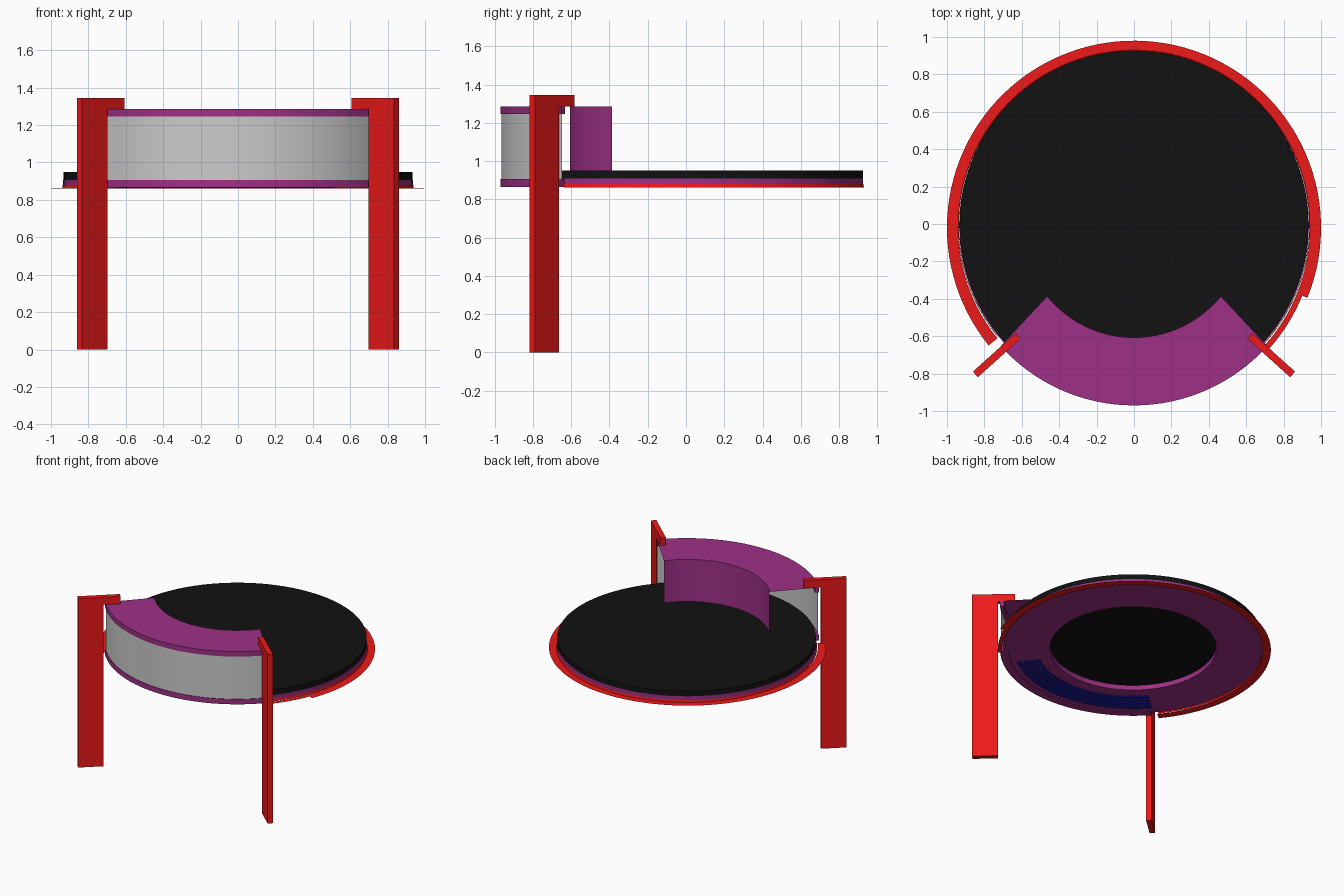
import bpy, bmesh
from math import sin, cos, radians, pi
from mathutils import Matrix

if "Cube" in bpy.data.objects:
    bpy.data.objects.remove(bpy.data.objects["Cube"])


def material(name, rgb):
    m = bpy.data.materials.new(name)
    m.diffuse_color = (*rgb, 1)
    m.use_nodes = True
    m.node_tree.nodes["Principled BSDF"].inputs["Base Color"].default_value = m.diffuse_color
    return m


RED = material("red", (0.85, 0.01, 0.01))
PURPLE = material("purple", (0.34, 0.03, 0.24))
BLACK = material("black", (0.006, 0.006, 0.006))
BLUE = material("blue", (0.01, 0.01, 0.35))


def finish(bm, name, mat, smooth=True):
    bmesh.ops.recalc_face_normals(bm, faces=bm.faces)
    me = bpy.data.meshes.new(name)
    bm.to_mesh(me)
    bm.free()
    ob = bpy.data.objects.new(name, me)
    bpy.context.collection.objects.link(ob)
    if mat:
        me.materials.append(mat)
    if smooth:
        bpy.ops.object.select_all(action='DESELECT')
        ob.select_set(True)
        bpy.context.view_layer.objects.active = ob
        bpy.ops.object.shade_smooth_by_angle(angle=radians(30))
    return ob


def sweep(name, profile, spans, mat, cy=-0.01, solid=True):
    """Sweep (r, z) points about z; spans = one (start, end) in degrees, or one per point."""
    if not isinstance(spans[0], tuple):
        spans = [spans] * len(profile)
    a0, a1 = spans[0]
    full = a1 - a0 >= 360
    n = max(8, int((a1 - a0) / 3))
    bm = bmesh.new()
    rows = []
    for i in range(n if full else n + 1):
        row = []
        for (r, z), (s, e) in zip(profile, spans):
            a = radians(s + (e - s) * i / n)
            row.append(bm.verts.new((r * cos(a), cy + r * sin(a), z)))
        rows.append(row)
    k = len(profile)
    for i in range(n):
        p, q = rows[i], rows[(i + 1) % len(rows)]
        for j in range(k if solid else k - 1):
            m = (j + 1) % k
            bm.faces.new((p[j], p[m], q[m], q[j]))
    if solid and not full:
        bm.faces.new(rows[0])
        bm.faces.new(rows[-1])
    return finish(bm, name, mat)


def box(r0, r1, z0, z1):
    return [(r0, z0), (r1, z0), (r1, z1), (r0, z1)]


# round top
bm = bmesh.new()
bmesh.ops.create_cone(bm, cap_ends=True, segments=120, radius1=0.932, radius2=0.932,
                      depth=0.04, matrix=Matrix.Translation((0, -0.007, 0.93)))
finish(bm, "table_top", BLACK)

# support ring under the top
sweep("support_ring", box(0.60, 0.935, 0.872, 0.91), (0, 360), PURPLE)

# red edge trim: upright band plus thin flange, narrower near the right leg
sweep("trim_band", [(0.937, 0.88), (0.94, 0.862)], (-42, 219), RED, solid=False)
sweep("trim_flange", [(0.94, 0.863), (0.97, 0.863), (1.0, 0.862)], (-22, 219), RED, -0.02, False)
sweep("trim_flange_end", [(0.94, 0.863), (0.97, 0.863)], (-42, -22), RED, -0.02, False)

# front cabinet: curved panel, rims, lid and inner wall
OUT, INN = (221.5 - 3, 318.5 + 3), (219, 321)
OUT = (222, 318)
sweep("front_panel", [(0.955, 0.90), (0.955, 1.25)], OUT, None, solid=False)
sweep("lower_rim", box(0.90, 0.96, 0.865, 0.905), OUT, PURPLE)
sweep("upper_rim", box(0.93, 0.96, 1.245, 1.285), OUT, PURPLE)
sweep("cabinet_lid", [(0.597, 1.285), (0.955, 1.285)], [INN, OUT], PURPLE, solid=False)
sweep("inner_wall", [(0.597, 0.95), (0.597, 1.285)], INN, PURPLE, solid=False)

# blue strips under the front
for i in range(4):
    r = 0.69 + 0.045 * i
    for a, b in ((221, 294), (295, 307)):
        sweep("underside_strip", box(r, r + 0.033, 0.864, 0.873), (a, b), BLUE)

# flat legs with an inward hook at the top, set radially
for side, label in ((-1, "left"), (1, "right")):
    bm = bmesh.new()
    pts = [(-0.093, 0), (0.093, 0), (0.093, 1.345), (-0.215, 1.345), (-0.215, 1.285), (-0.093, 1.285)]
    f = bm.faces.new([bm.verts.new((u, -0.02, z)) for u, z in pts])
    ext = bmesh.ops.extrude_face_region(bm, geom=[f])["geom"]
    bmesh.ops.translate(bm, vec=(0, 0.04, 0),
                        verts=[v for v in ext if isinstance(v, bmesh.types.BMVert)])
    ang = -pi / 2 + side * radians(48)
    bm.transform(Matrix.Translation((side * 0.779, -0.742, 0)) @ Matrix.Rotation(ang, 4, 'Z'))
    finish(bm, label + "_leg", RED, False)
